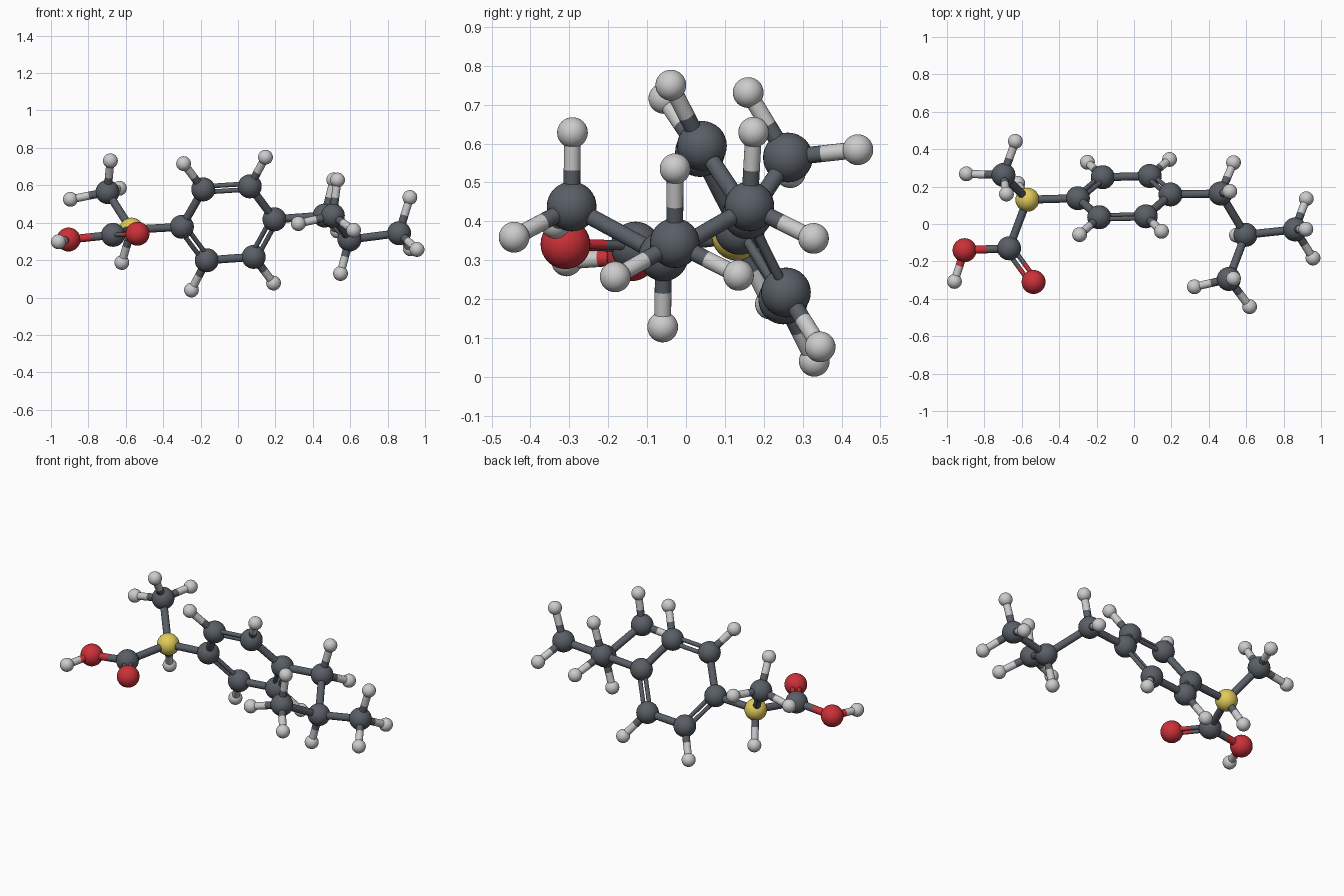
import bpy
from mathutils import Vector

if "Cube" in bpy.data.objects:
    bpy.data.objects.remove(bpy.data.objects["Cube"])


def material(name, rgb):
    m = bpy.data.materials.new(name)
    m.diffuse_color = (*rgb, 1)
    m.use_nodes = True
    m.node_tree.nodes["Principled BSDF"].inputs["Base Color"].default_value = m.diffuse_color
    return m


MATS = {
    "carbon": material("carbon_grey", (0.10, 0.115, 0.135)),
    "centre": material("centre_yellow", (0.75, 0.60, 0.10)),
    "oxygen": material("oxygen_red", (0.60, 0.03, 0.04)),
    "hydrogen": material("hydrogen_white", (0.80, 0.80, 0.80)),
}
RADIUS = {"carbon": 0.064, "centre": 0.064, "oxygen": 0.064, "hydrogen": 0.0395}

# Heavy atoms: ring, side chain, acid group
HEAVY = {
    "ring_left": ("carbon", (-0.30, 0.138, 0.378)),
    "ring_upper_left": ("carbon", (-0.186, 0.036, 0.578)),
    "ring_upper_right": ("carbon", (0.063, 0.041, 0.594)),
    "ring_right": ("carbon", (0.195, 0.158, 0.418)),
    "ring_lower_right": ("carbon", (0.084, 0.257, 0.217)),
    "ring_lower_left": ("carbon", (-0.167, 0.25, 0.199)),
    "chain_link": ("carbon", (0.463, 0.163, 0.438)),
    "chain_fork": ("carbon", (0.596, -0.058, 0.31)),
    "front_methyl": ("carbon", (0.507, -0.294, 0.438)),
    "end_methyl": ("carbon", (0.861, -0.029, 0.344)),
    "centre": ("centre", (-0.57, 0.13, 0.363)),
    "left_methyl": ("carbon", (-0.698, 0.262, 0.564)),
    "acid": ("carbon", (-0.668, -0.13, 0.335)),
    "acid_double": ("oxygen", (-0.537, -0.31, 0.341)),
    "acid_hydroxyl": ("oxygen", (-0.906, -0.14, 0.31)),
}
# Hydrogens
HYDROGENS = [
    (-0.96, -0.307, 0.298), (-0.621, 0.217, 0.187),
    (-0.291, -0.057, 0.716), (0.147, -0.039, 0.75),
    (-0.249, 0.33, 0.04), (0.19, 0.345, 0.077),
    (-0.896, 0.268, 0.525), (-0.682, 0.16, 0.731), (-0.634, 0.442, 0.584),
    (0.512, 0.174, 0.629), (0.532, 0.328, 0.356), (0.548, -0.06, 0.128),
    (0.532, -0.292, 0.628), (0.618, -0.442, 0.359), (0.323, -0.336, 0.395),
    (0.919, -0.028, 0.535), (0.957, -0.182, 0.257), (0.921, 0.135, 0.261),
]
atoms = [(n, k, Vector(p)) for n, (k, p) in HEAVY.items()]
atoms += [(f"hydrogen_{i + 1}", "hydrogen", Vector(p)) for i, p in enumerate(HYDROGENS)]

# Double bonds, each with a neighbour that fixes the plane of the pair
DOUBLE = {
    ("ring_upper_left", "ring_upper_right"): "ring_right",
    ("ring_left", "ring_lower_left"): "ring_right",
    ("ring_right", "ring_lower_right"): "ring_left",
    ("acid", "acid_double"): "acid_hydroxyl",
}


def finish(name, kind):
    ob = bpy.context.object
    ob.name = name
    ob.data.materials.append(MATS[kind])
    bpy.ops.object.shade_smooth_by_angle()


def rod(name, a, b, r, kind):
    d = b - a
    bpy.ops.mesh.primitive_cylinder_add(
        vertices=20, radius=r, depth=d.length, location=(a + b) / 2,
        rotation=d.to_track_quat("Z", "Y").to_euler())
    finish(name, kind)


def bond(name, a, ka, b, kb, r, shift=Vector()):
    # Each half takes the colour of its own atom; the centre's half is carbon grey
    mid = (a + b) / 2 + shift
    for end, k in ((a, ka), (b, kb)):
        rod(name, end + shift, mid, r, "carbon" if k == "centre" else k)


# Atom balls
for name, kind, p in atoms:
    bpy.ops.mesh.primitive_uv_sphere_add(segments=32, ring_count=16,
                                         radius=RADIUS[kind], location=p)
    finish(name + "_atom", kind)

# Bond sticks between all neighbouring atoms
for i, (na, ka, a) in enumerate(atoms):
    for nb, kb, b in atoms[i + 1:]:
        hs = (ka, kb).count("hydrogen")
        if hs == 2 or (a - b).length > (0.24 if hs else 0.34):
            continue
        name = f"{na}_to_{nb}_bond"
        third = DOUBLE.get((na, nb))
        if third:
            d = (b - a).normalized()
            side = Vector(HEAVY[third][1]) - a
            side = (side - d * side.dot(d)).normalized() * 0.018
            for s in (side, -side):
                bond(name, a, ka, b, kb, 0.0125, s)
        else:
            bond(name, a, ka, b, kb, 0.0215)
